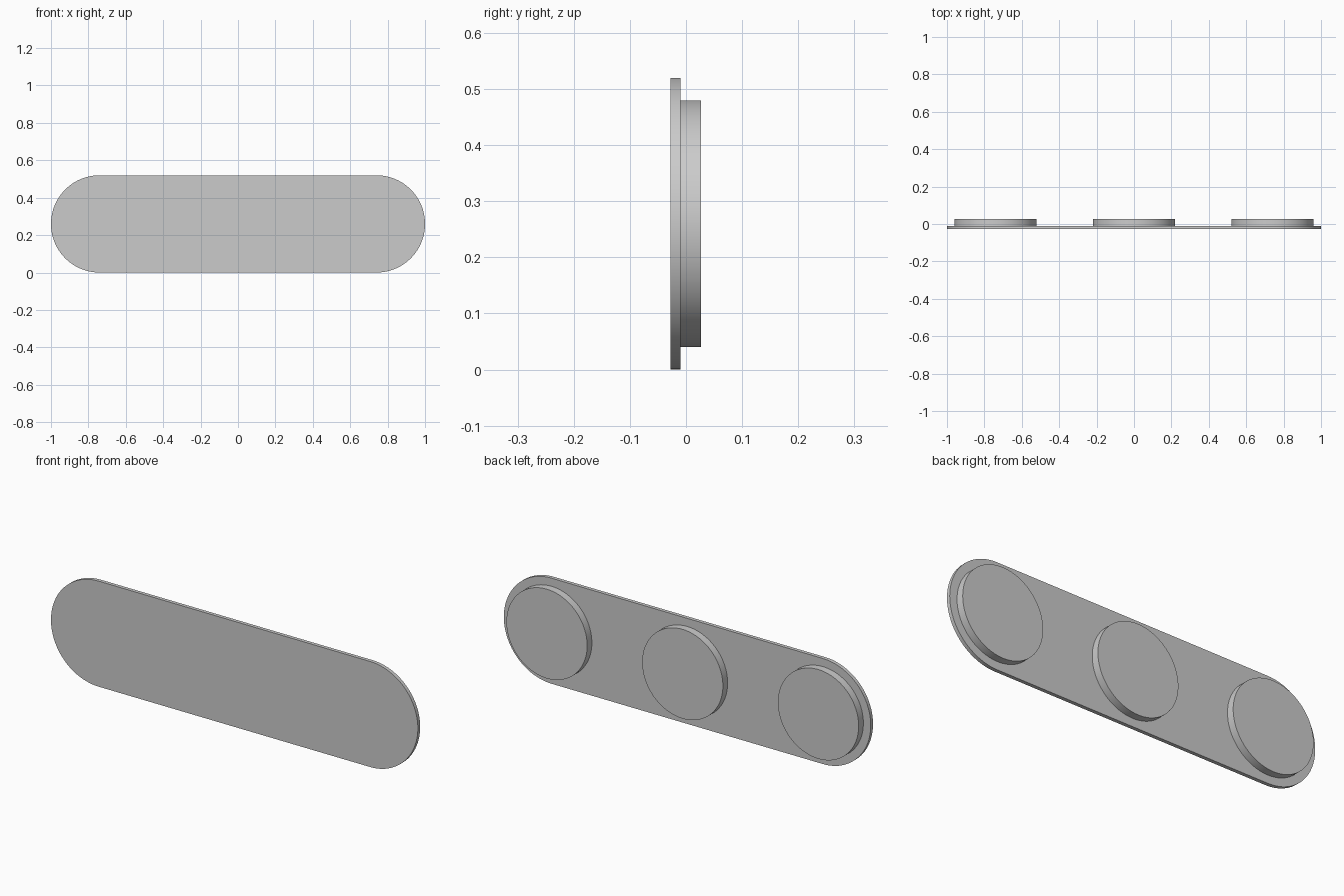
import bpy
import bmesh
from math import pi, sin, cos, radians

old = bpy.data.objects.get("Cube")
if old:
    bpy.data.objects.remove(old, do_unlink=True)

grey = bpy.data.materials.new("plain grey")
grey.use_nodes = True
colour = (0.6, 0.6, 0.6, 1)
grey.diffuse_color = colour
grey.node_tree.nodes["Principled BSDF"].inputs["Base Color"].default_value = colour

MID_Z = 0.26       # height of the centre line
END_X = 0.74       # centre of the rounded ends and outer discs
Y_FRONT, Y_JOIN, Y_BACK = -0.028, -0.01, 0.027


def arc(x, radius, start, sweep, steps):
    """Points (x, z) along an arc around the centre line."""
    return [(x + radius * cos(start + sweep * i / steps),
             MID_Z + radius * sin(start + sweep * i / steps))
            for i in range(steps + 1)]


def extrude_outline(name, outline, y0, y1):
    """Solid made by extruding an x-z outline from y0 to y1."""
    bm = bmesh.new()
    face = bm.faces.new([bm.verts.new((x, y0, z)) for x, z in outline])
    result = bmesh.ops.extrude_face_region(bm, geom=[face], use_keep_orig=True)
    moved = [v for v in result["geom"] if isinstance(v, bmesh.types.BMVert)]
    bmesh.ops.translate(bm, verts=moved, vec=(0, y1 - y0, 0))
    bmesh.ops.recalc_face_normals(bm, faces=bm.faces)
    mesh = bpy.data.meshes.new(name)
    bm.to_mesh(mesh)
    bm.free()
    mesh.materials.append(grey)
    obj = bpy.data.objects.new(name, mesh)
    bpy.context.collection.objects.link(obj)
    bpy.ops.object.select_all(action="DESELECT")
    obj.select_set(True)
    bpy.context.view_layer.objects.active = obj
    bpy.ops.object.shade_smooth_by_angle(angle=radians(30))
    return obj


# Thin plate with two rounded ends
plate_outline = arc(END_X, 0.26, -pi / 2, pi, 48) + arc(-END_X, 0.26, pi / 2, pi, 48)
extrude_outline("back_plate", plate_outline, Y_FRONT, Y_JOIN)

# Three round discs standing off the rear face
for name, x in (("right_disc", -END_X), ("middle_disc", 0), ("left_disc", END_X)):
    extrude_outline(name, arc(x, 0.22, 0, 2 * pi, 96)[:-1], Y_JOIN, Y_BACK)
